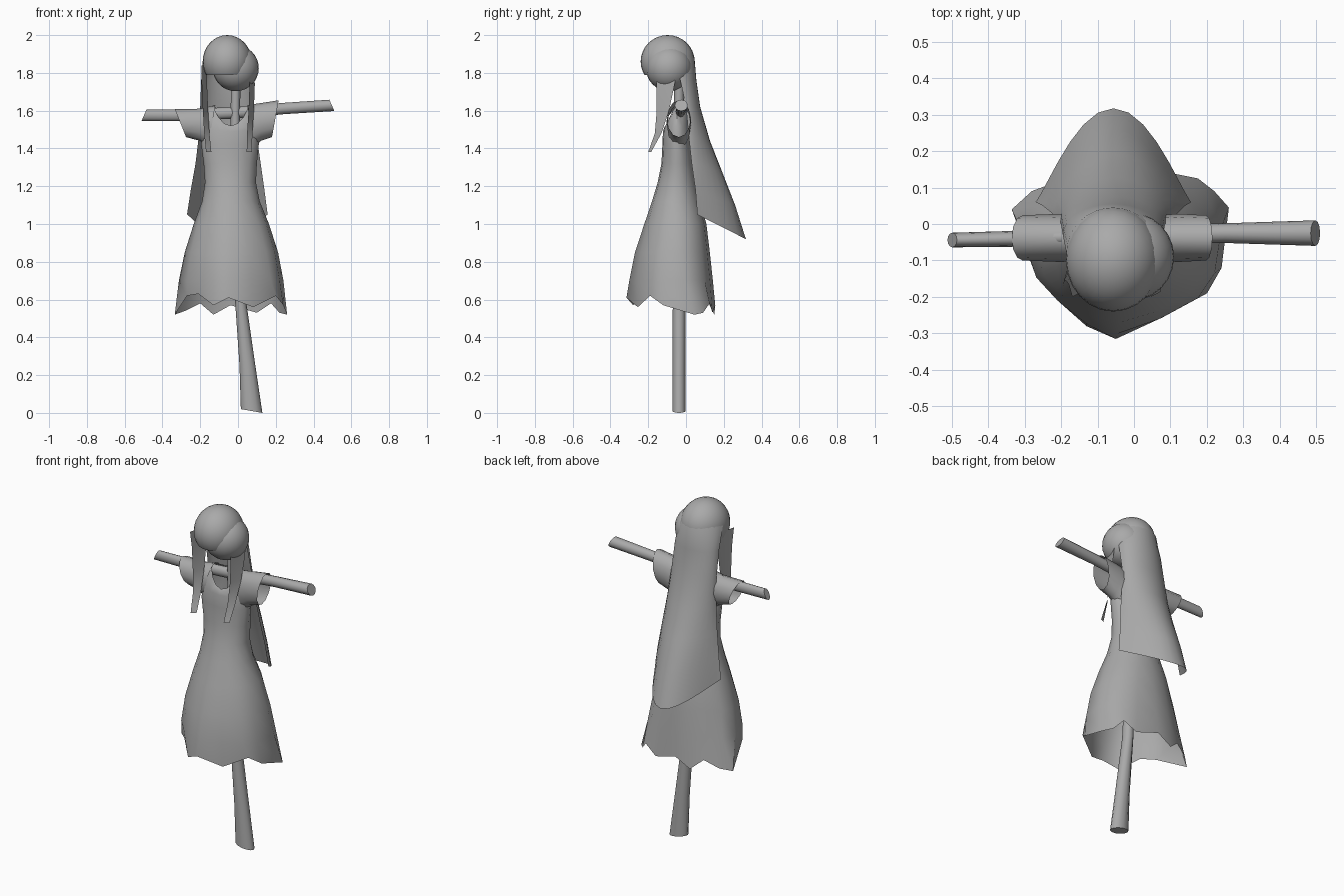
import bpy, bmesh, math
from mathutils import Vector

if "Cube" in bpy.data.objects:
    bpy.data.objects.remove(bpy.data.objects["Cube"])

grey = bpy.data.materials.new("plain_grey")
grey.diffuse_color = (0.4, 0.4, 0.4, 1)
grey.use_nodes = True
grey.node_tree.nodes["Principled BSDF"].inputs["Base Color"].default_value = grey.diffuse_color


def finish(name, bm, angle=50):
    bmesh.ops.recalc_face_normals(bm, faces=bm.faces)
    me = bpy.data.meshes.new(name)
    bm.to_mesh(me)
    bm.free()
    ob = bpy.data.objects.new(name, me)
    bpy.context.collection.objects.link(ob)
    me.materials.append(grey)
    bpy.ops.object.select_all(action='DESELECT')
    ob.select_set(True)
    bpy.context.view_layer.objects.active = ob
    bpy.ops.object.shade_smooth_by_angle(angle=math.radians(angle))
    return ob


def loft(name, rings, closed=True, caps=False):
    bm = bmesh.new()
    rows = [[bm.verts.new(p) for p in r] for r in rings]
    n = len(rows[0])
    for a, b in zip(rows, rows[1:]):
        for i in range(n if closed else n - 1):
            j = (i + 1) % n
            bm.faces.new((a[i], a[j], b[j], b[i]))
    if caps:
        bm.faces.new(rows[0])
        bm.faces.new(rows[-1])
    return finish(name, bm)


def circle(n):
    return [(math.cos(2 * math.pi * i / n), math.sin(2 * math.pi * i / n)) for i in range(n)]


# Upright post: leaning, flared at the foot, ends cut at a slant
post = [(0.072, 0.01, 0.057, 0.035), (0.05, 0.25, 0.042, 0.034), (0.013, 0.6, 0.029, 0.033),
        (-0.005, 1.0, 0.026, 0.03), (-0.015, 1.5, 0.025, 0.026), (-0.012, 1.76, 0.025, 0.025)]
loft("upright_post", [[(x + rx * c, -0.037 + ry * s, z - (0.01 * c if k == 0 else 0)) for c, s in circle(12)]
                      for k, (x, z, rx, ry) in enumerate(post)], caps=True)

# Crossbar arms
bar = [(-0.498, -0.044, 1.575, 0.02, 0.03, 0.013), (-0.3, -0.04, 1.575, 0.022, 0.031, 0),
       (0.0, -0.03, 1.59, 0.026, 0.031, 0), (0.25, -0.025, 1.612, 0.027, 0.03, 0),
       (0.497, -0.025, 1.628, 0.035, 0.03, -0.013)]
loft("crossbar", [[(x + k * s, y + ry * c, z + rz * s) for c, s in circle(12)]
                  for x, y, z, ry, rz, k in bar], caps=True)

# Dress: torso rings (z, xmin, xmax, front y, back y) blended into a ragged hem
body = [(1.42, -0.195, 0.11, -0.125, 0.03), (1.32, -0.182, 0.1, -0.13, 0.04),
        (1.22, -0.175, 0.095, -0.15, 0.055), (1.12, -0.19, 0.115, -0.18, 0.075),
        (1.0, -0.22, 0.15, -0.205, 0.1), (0.85, -0.258, 0.19, -0.245, 0.11), (0.7, -0.29, 0.22, -0.28, 0.125)]
hem = [(.26, .045, .52), (.22, .09, .53), (.175, .125, .58), (.10, .14, .53),
       (-.04, .155, .57), (-.13, .15, .52), (-.2, .12, .58), (-.28, .09, .54),
       (-.335, .04, .52), (-.27, -.14, .62), (-.21, -.2, .63), (-.13, -.28, .57),
       (-.05, -.315, .61), (.08, -.255, .56), (.2, -.19, .62), (.24, -.12, .57)]


def oval(z, x0, x1, y0, y1, dip=0.0, back=0.0):
    cx, cy, rx, ry = (x0 + x1) / 2, (y0 + y1) / 2, (x1 - x0) / 2, (y1 - y0) / 2
    return [(cx + rx * c, cy + ry * s, z - dip * max(0, -s) ** 1.5 - back * max(0, s)) for c, s in circle(16)]


rings = [oval(1.63, -0.13, 0.055, -0.105, 0.015, 0.11, 0.03),
         oval(1.60, -0.16, 0.085, -0.115, 0.02, 0.09, 0.03),
         oval(1.52, -0.19, 0.11, -0.122, 0.025, 0.03)]
for z, x0, x1, y0, y1 in body:
    w = max(0, (1.1 - z) / 0.7)
    rings.append([tuple(Vector(p).lerp((h[0] * (1 - 0.1 * (z - .55)), h[1], z), w))
                  for p, h in zip(oval(z, x0, x1, y0, y1), hem)])
rings.append(hem)
loft("dress", rings)


# Short open sleeves: each ring runs between a top and a bottom point
def sleeve(name, stations):
    rs = []
    for xt, zt, xb, zb, ry in stations:
        rs.append([((xt + xb) / 2 + (xt - xb) / 2 * s, -0.038 + ry * c, (zt + zb) / 2 + (zt - zb) / 2 * s)
                   for c, s in circle(12)])
    loft(name, rs)


sleeve("left_sleeve", [(-.12, 1.63, -.16, 1.40, .062), (-.2, 1.61, -.2, 1.44, .066), (-.335, 1.61, -.275, 1.46, .062)])
sleeve("right_sleeve", [(.05, 1.63, .08, 1.40, .062), (.12, 1.64, .12, 1.44, .066), (.215, 1.655, .18, 1.46, .062)])


# Head ball and the hair cap sitting askew over it
def ball(name, centre, radii, cut=None):
    bm = bmesh.new()
    bmesh.ops.create_uvsphere(bm, u_segments=24, v_segments=16, radius=1)
    for v in bm.verts:
        v.co = [c + r * k for c, r, k in zip(centre, radii, v.co)]
    if cut:
        bmesh.ops.bisect_plane(bm, geom=bm.verts[:] + bm.edges[:] + bm.faces[:],
                               plane_co=(0, 0, cut), plane_no=(0, 0, 1), clear_inner=True)
    finish(name, bm)


ball("head", (-0.012, -0.09, 1.825), (0.122, 0.122, 0.122))
ball("hair_cap", (-0.057, -0.097, 1.86), (0.13, 0.143, 0.14), 1.79)

# Long back hair: U-shaped rows widening to a pointed lower edge
rows = [(1.96, 1.96, -.14, .03, -.09, .0, 1), (1.88, 1.88, -.185, .07, -.08, .045, 1),
        (1.76, 1.76, -.195, .08, -.03, .055, 1), (1.62, 1.62, -.2, .085, 0, .075, 1.1),
        (1.46, 1.44, -.208, .1, .015, .127, 1.3), (1.32, 1.28, -.225, .12, .03, .19, 1.6),
        (1.18, 1.1, -.25, .14, .05, .26, 2), (1.05, .92, -.27, .157, .06, .317, 2.4)]
curtain = []
for zs, zb, x0, x1, ys, yb, p in rows:
    r = []
    for i in range(17):
        a = math.pi * i / 16
        f = max(0, math.sin(a)) ** p
        r.append(((x0 + x1) / 2 - (x1 - x0) / 2 * math.cos(a), ys + (yb - ys) * f, zs + (zb - zs) * f))
    curtain.append(r)
loft("back_hair", curtain, closed=False)

# Thin front locks: (x, front y, back y, z) strips
for name, path in {
    "left_lock": [(-.18, -.17, -.05, 1.84), (-.178, -.155, -.06, 1.74), (-.172, -.155, -.09, 1.6),
                  (-.165, -.165, -.13, 1.48), (-.155, -.2, -.185, 1.38)],
    "right_lock": [(.07, -.17, -.05, 1.82), (.075, -.155, -.06, 1.74), (.07, -.155, -.09, 1.6),
                   (.062, -.165, -.13, 1.48), (.06, -.2, -.185, 1.38)]}.items():
    d = 0.014
    loft(name, [[(x - d, y0, z), (x, (y0 + y1) / 2, z), (x + d, y1, z)] for x, y0, y1, z in path], closed=False)
